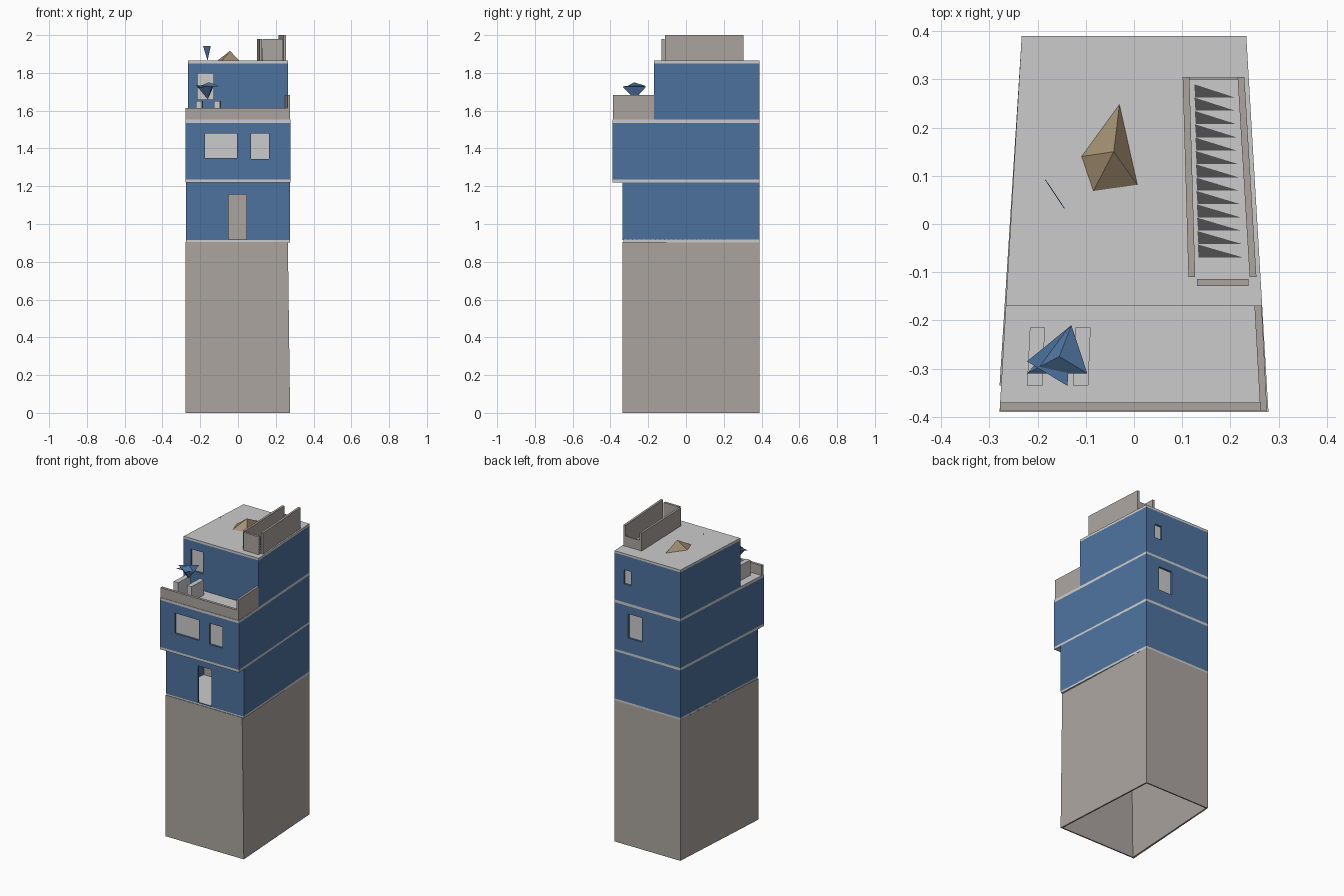
import bpy, bmesh

cube = bpy.data.objects.get("Cube")
if cube:
    bpy.data.objects.remove(cube, do_unlink=True)


def material(name, rgb):
    m = bpy.data.materials.new(name)
    m.use_nodes = True
    m.diffuse_color = (*rgb, 1)
    m.node_tree.nodes["Principled BSDF"].inputs["Base Color"].default_value = (*rgb, 1)
    return m


concrete = material("concrete", (0.41, 0.375, 0.35))
pale = material("pale_slab", (0.60, 0.60, 0.60))
blue = material("blue_paint", (0.075, 0.17, 0.34))
tan = material("tan_cloth", (0.37, 0.28, 0.17))
dark = material("dark_tread", (0.08, 0.08, 0.08))

FRONT, BACK, LOWER_FRONT, UPPER_FRONT = -0.39, 0.39, -0.335, -0.17
WALL = 0.012


def solid(name, bottom, top, mat):
    """Join two rings of equal length, or a ring and one apex point."""
    bm = bmesh.new()
    b = [bm.verts.new(p) for p in bottom]
    t = [bm.verts.new(p) for p in top]
    n = len(b)
    bm.faces.new(b)
    for i in range(n):
        j = (i + 1) % n
        if len(t) == 1:
            bm.faces.new((b[i], b[j], t[0]))
        else:
            bm.faces.new((b[i], b[j], t[j], t[i]))
    if len(t) > 1:
        bm.faces.new(t)
    bmesh.ops.recalc_face_normals(bm, faces=bm.faces)
    me = bpy.data.meshes.new(name)
    bm.to_mesh(me)
    bm.free()
    me.materials.append(mat)
    ob = bpy.data.objects.new(name, me)
    bpy.context.collection.objects.link(ob)
    return ob


def prism(name, ring, z0, z1, mat):
    return solid(name, [(x, y, z0) for x, y in ring], [(x, y, z1) for x, y in ring], mat)


def box(name, x0, x1, y0, y1, z0, z1, mat):
    return prism(name, [(x0, y0), (x1, y0), (x1, y1), (x0, y1)], z0, z1, mat)


def plan(y0, y1, inset=0.0):
    """Tapering plot outline between two depths."""
    def half(y):
        return 0.279 - 0.046 * (y - FRONT) / (BACK - FRONT) - inset
    y0, y1 = y0 + inset, y1 - inset
    return [(-half(y0), y0), (half(y0), y0), (half(y1), y1), (-half(y1), y1)]


def cut(ob, cutters):
    for c in cutters:
        c.hide_render = True
        mod = ob.modifiers.new("cut", "BOOLEAN")
        mod.operation = "DIFFERENCE"
        mod.solver = "EXACT"
        mod.object = c
    bpy.context.view_layer.update()
    deps = bpy.context.evaluated_depsgraph_get()
    me = bpy.data.meshes.new_from_object(ob.evaluated_get(deps))
    ob.modifiers.clear()
    ob.data = me
    for c in cutters:
        bpy.data.objects.remove(c, do_unlink=True)


def storey(name, y0, z0, z1, front=(), back=(), panes=True):
    """Hollow blue storey with openings (x0, x1, z0, z1) and recessed panes."""
    walls = prism(name + "_walls", plan(y0, BACK), z0, z1, blue)
    cutters = [prism("cutter", plan(y0, BACK, WALL), z0 - 0.1, z1 + 0.1, blue)]
    for openings, y, inward in ((front, y0, 1), (back, BACK, -1)):
        for xa, xb, za, zb in openings:
            cutters.append(box("cutter", xa, xb, y - 0.04, y + 0.04, za, zb, blue))
            if panes:
                ya, yb = sorted((y + inward * WALL, y + inward * (WALL + 0.004)))
                box(name + "_pane", xa - 0.01, xb + 0.01, ya, yb, za - 0.01, zb + 0.01, pale)
    cut(walls, cutters)


# Hollow plinth, open underneath
low, high = plan(LOWER_FRONT, BACK), plan(LOWER_FRONT, BACK)
low[0] = (-0.279, LOWER_FRONT)
high[0] = (-0.279, LOWER_FRONT)
high[1] = (0.264, LOWER_FRONT)
plinth = solid("plinth", [(x, y, 0) for x, y in low], [(x, y, 0.905) for x, y in high], concrete)
inner = plan(LOWER_FRONT, BACK, 0.008)
cut(plinth, [solid("cutter", [(x, y, -0.1) for x, y in inner],
                   [(x * 0.95, y, 0.89) for x, y in inner], concrete)])

# Floor slabs
prism("ground_slab", plan(LOWER_FRONT + 0.003, BACK), 0.903, 0.918, pale)
prism("middle_slab", plan(FRONT, BACK), 1.22, 1.236, pale)
prism("terrace_slab", plan(FRONT, BACK), 1.535, 1.552, pale)
prism("roof_slab", plan(UPPER_FRONT, BACK), 1.85, 1.865, pale)

# Storeys
storey("ground_storey", LOWER_FRONT, 0.916, 1.222, [(-0.05, 0.045, 0.919, 1.155)], panes=False)
box("ground_partition", -0.24, 0.24, 0.0, 0.01, 0.916, 1.222, concrete)
storey("middle_storey", FRONT, 1.235, 1.537,
       [(-0.175, -0.005, 1.35, 1.48), (0.07, 0.163, 1.345, 1.48)],
       [(0.04, 0.138, 1.33, 1.485)])
storey("upper_storey", UPPER_FRONT, 1.551, 1.852,
       [(-0.215, -0.13, 1.66, 1.797)], [(0.117, 0.167, 1.67, 1.76)])

# Terrace parapets
box("front_parapet", -0.278, 0.275, -0.387, -0.37, 1.55, 1.615, concrete)
prism("side_parapet", [(0.262, -0.387), (0.276, -0.387), (0.265, -0.17), (0.25, -0.17)],
      1.55, 1.684, concrete)

# Terrace benches
for x in (-0.222, -0.127):
    prism("bench", [(x, -0.335), (x + 0.032, -0.335), (x + 0.037, -0.215), (x + 0.006, -0.215)],
          1.55, 1.65, pale)

# Faceted parasol above the benches
solid("parasol_top", [(-0.13, -0.21, 1.73), (-0.222, -0.31, 1.722), (-0.097, -0.31, 1.73)],
      [(-0.155, -0.275, 1.75)], blue)
solid("parasol_base", [(-0.222, -0.285, 1.735), (-0.138, -0.336, 1.728), (-0.13, -0.21, 1.728)],
      [(-0.16, -0.272, 1.66)], blue)

# Roof ornaments
solid("roof_tent", [(-0.03, 0.25, 1.864), (0.008, 0.08, 1.864),
                    (-0.085, 0.067, 1.864), (-0.11, 0.14, 1.864)],
      [(-0.042, 0.15, 1.916)], tan)
fin = [(-0.185, 0.092, 1.943), (-0.145, 0.032, 1.943), (-0.162, 0.058, 1.866)]
solid("roof_fin", fin, [(x + 0.001, y + 0.001, z) for x, y, z in fin], blue)

# Stair enclosure on the roof
prism("left_stair_wall", [(0.113, -0.11), (0.127, -0.11), (0.115, 0.305), (0.101, 0.305)],
      1.86, 1.98, concrete)
prism("right_stair_wall", [(0.24, -0.11), (0.254, -0.11), (0.229, 0.305), (0.215, 0.305)],
      1.86, 2.0, concrete)
prism("front_stair_wall", [(0.131, -0.129), (0.238, -0.129), (0.238, -0.114), (0.131, -0.114)],
      1.86, 1.98, concrete)
box("back_stair_wall", 0.115, 0.215, 0.3, 0.304, 1.86, 1.93, concrete)

# Wedge shaped treads
for i in range(13):
    y = 0.29 - i * 0.0277
    x = 0.125 + i * 0.0006
    tip = 0.208 + i * 0.0015
    prism("stair_tread", [(x, y), (x + 0.002, y - 0.027), (tip, y - 0.027)], 1.862, 1.868, dark)
